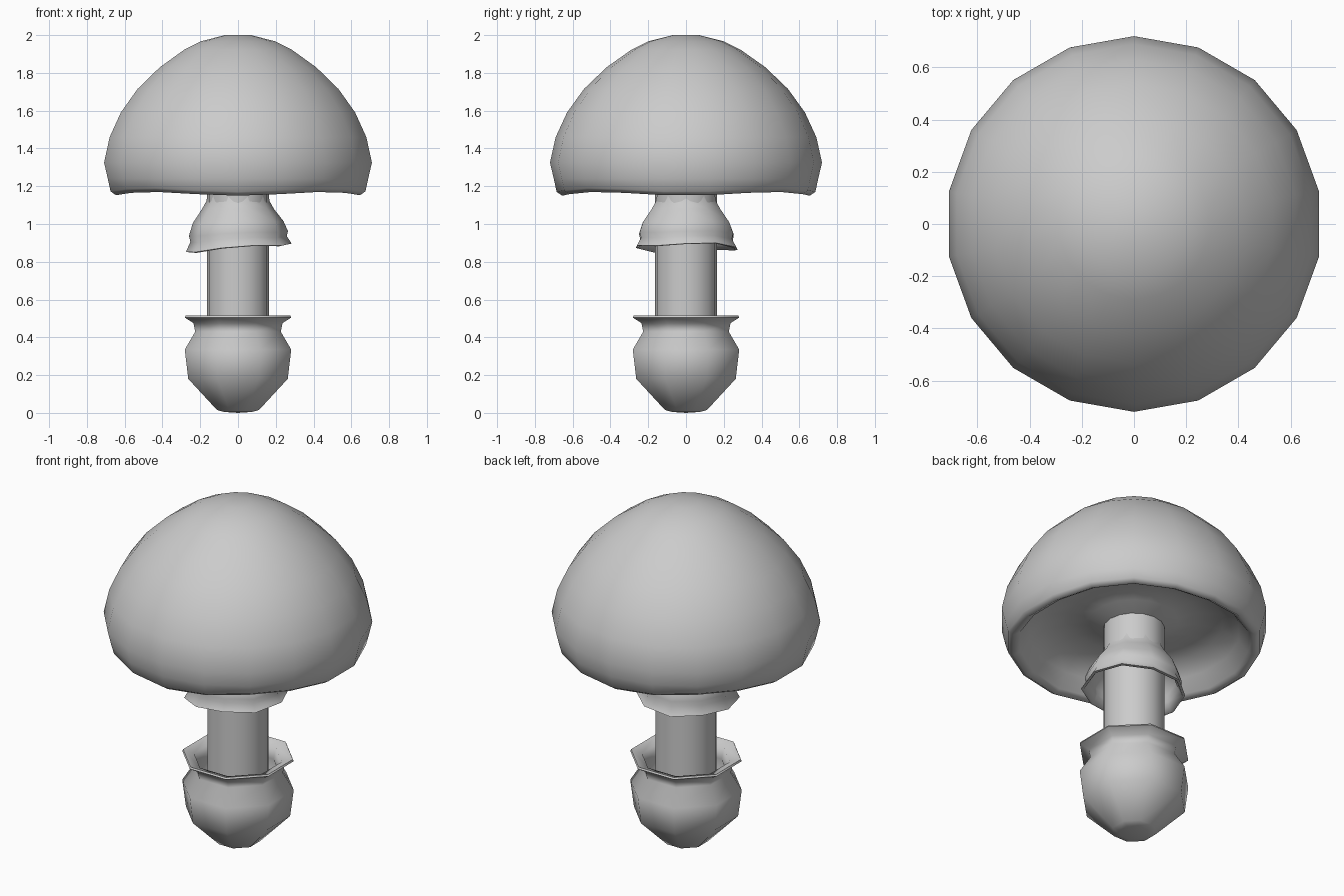
import bpy, bmesh, math

if "Cube" in bpy.data.objects:
    bpy.data.objects.remove(bpy.data.objects["Cube"])

TAU = 2 * math.pi


def lathe(name, profile, sides, offset=0.0, wave=None, angle=60):
    """Revolve (radius, z) points around z; wave(a, r, z) may shift a vertex."""
    bm = bmesh.new()
    rings = []
    for r, z in profile:
        if r == 0:
            rings.append([bm.verts.new((0, 0, z))])
            continue
        ring = []
        for i in range(sides):
            a = math.radians(offset) + TAU * i / sides
            rr, zz = wave(a, r, z) if wave else (r, z)
            ring.append(bm.verts.new((rr * math.cos(a), rr * math.sin(a), zz)))
        rings.append(ring)
    for lo, hi in zip(rings, rings[1:]):
        for i in range(sides):
            j = (i + 1) % sides
            if len(lo) == 1:
                bm.faces.new((lo[0], hi[i], hi[j]))
            elif len(hi) == 1:
                bm.faces.new((lo[i], lo[j], hi[0]))
            else:
                bm.faces.new((lo[i], lo[j], hi[j], hi[i]))
    bmesh.ops.recalc_face_normals(bm, faces=bm.faces)
    mesh = bpy.data.meshes.new(name)
    bm.to_mesh(mesh)
    bm.free()
    obj = bpy.data.objects.new(name, mesh)
    bpy.context.collection.objects.link(obj)
    bpy.context.view_layer.objects.active = obj
    obj.select_set(True)
    bpy.ops.object.shade_smooth_by_angle(angle=math.radians(angle))
    obj.select_set(False)
    return obj


# Cap: domed top, rounded wavy rim, hollow underside
def cap_wave(a, r, z):
    return r, z - (0.01 * math.cos(4 * a) if z < 1.2 else 0)


lathe("cap", [(0, 2.0), (0.07, 2.0), (0.2, 1.967), (0.29, 1.922), (0.42, 1.83),
              (0.54, 1.715), (0.63, 1.59), (0.69, 1.46), (0.72, 1.325),
              (0.7, 1.24), (0.685, 1.18), (0.655, 1.16), (0.62, 1.18),
              (0.57, 1.25), (0.48, 1.31), (0.35, 1.33), (0.24, 1.31),
              (0.165, 1.27), (0, 1.27)], 18, 10, cap_wave, 80)

# Stem
lathe("stem", [(0, 0.1), (0.165, 0.1), (0.165, 1.3), (0, 1.3)], 16)


# Ring skirt: thin hanging collar, lower on the left side
def skirt_wave(a, r, z):
    k = min(1, max(0, (1.05 - z) / 0.18))
    return (r + k * 0.008 * math.cos(3 * a + 1),
            z + k * (0.022 * math.cos(a) + 0.008 * math.sin(3 * a)))


lathe("ring_skirt", [(0.16, 1.16), (0.168, 1.12), (0.19, 1.08), (0.24, 1.01),
                     (0.262, 0.95), (0.255, 0.92), (0.28, 0.875),
                     (0.265, 0.872), (0.238, 0.92), (0.24, 0.96),
                     (0.2, 1.02), (0.16, 1.06)], 10, 0, skirt_wave, 80)


# Base cup: bulb with a flared open lip
lathe("base_cup", [(0, 0.0), (0.08, 0.005), (0.12, 0.015), (0.285, 0.18),
                   (0.305, 0.335), (0.245, 0.43), (0.255, 0.475),
                   (0.305, 0.505), (0.3, 0.515), (0.24, 0.495),
                   (0.225, 0.43), (0.25, 0.34), (0.16, 0.25)], 8, 22.5, None, 80)
